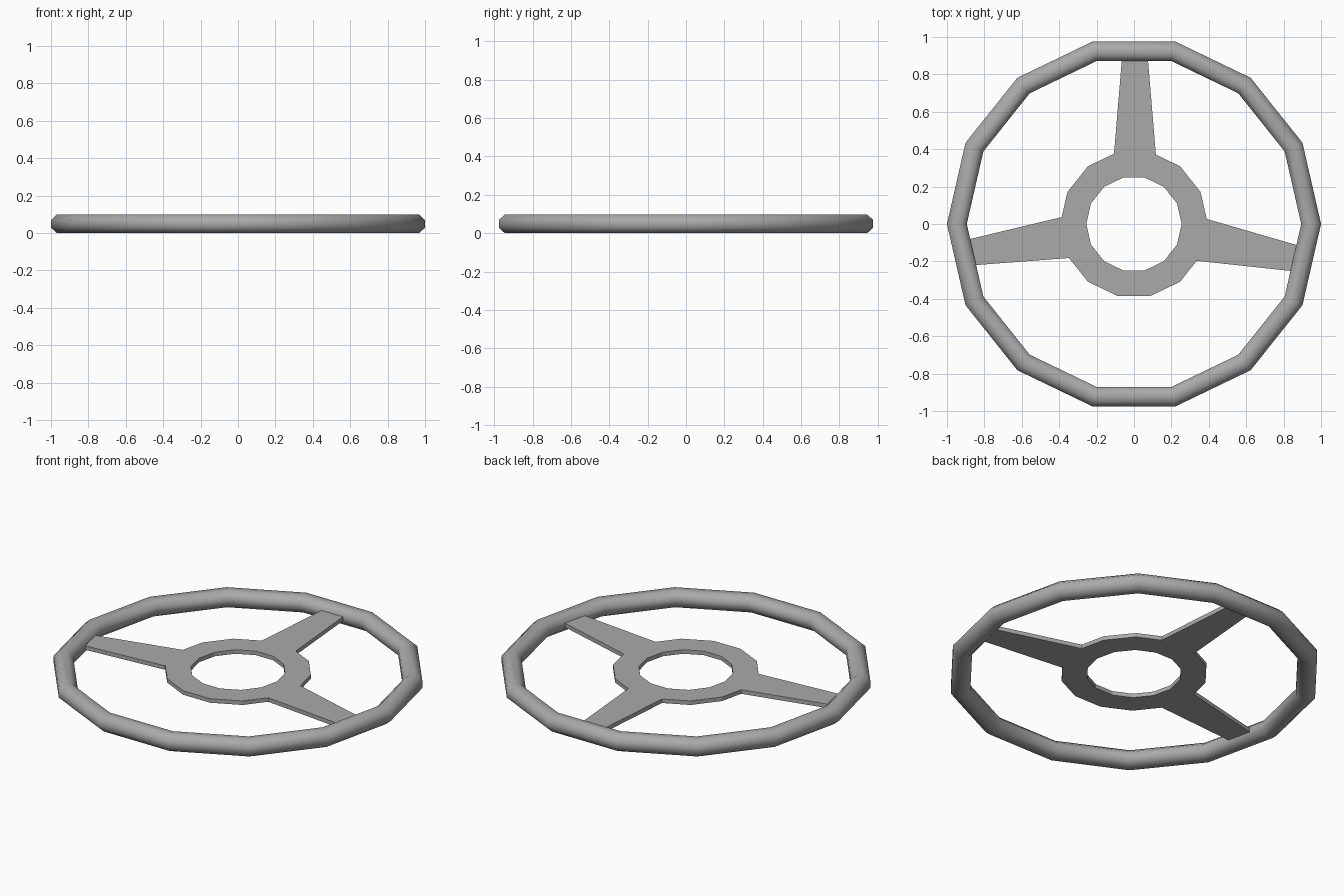
import bpy, bmesh
from math import cos, sin, pi

cube = bpy.data.objects.get("Cube")
if cube:
    bpy.data.objects.remove(cube)

SIDES = 14
MID_Z = 0.049
THICK = 0.024

grey = bpy.data.materials.new("mid_grey")
grey.use_nodes = True
colour = (0.4, 0.4, 0.4, 1)
grey.diffuse_color = colour
grey.node_tree.nodes["Principled BSDF"].inputs["Base Color"].default_value = colour


def add_object(name, bm, smooth=False):
    bmesh.ops.recalc_face_normals(bm, faces=bm.faces)
    for f in bm.faces:
        f.smooth = smooth
    mesh = bpy.data.meshes.new(name)
    bm.to_mesh(mesh)
    bm.free()
    mesh.materials.append(grey)
    obj = bpy.data.objects.new(name, mesh)
    bpy.context.collection.objects.link(obj)
    return obj


def ring(name, section, smooth=False):
    """Sweep a closed (radius, z) section around a polygon."""
    bm = bmesh.new()
    loops = []
    for i in range(SIDES):
        a = 2 * pi * i / SIDES
        loops.append([bm.verts.new((r * cos(a), r * sin(a), z)) for r, z in section])
    n = len(section)
    for i in range(SIDES):
        p, q = loops[i], loops[(i + 1) % SIDES]
        for j in range(n):
            k = (j + 1) % n
            bm.faces.new((p[j], q[j], q[k], p[k]))
    return add_object(name, bm, smooth)


def plate(name, outline, thick):
    """Extrude a flat outline about the middle height."""
    bm = bmesh.new()
    face = bm.faces.new([bm.verts.new((x, y, MID_Z - thick / 2)) for x, y in outline])
    top = bmesh.ops.extrude_face_region(bm, geom=[face])["geom"]
    verts = [v for v in top if isinstance(v, bmesh.types.BMVert)]
    bmesh.ops.translate(bm, verts=verts, vec=(0, 0, thick))
    return add_object(name, bm)


# Rim: octagonal tube with flat top, bottom and sides
k = 1 / cos(pi / 8)
angles = [pi / 8 + j * pi / 4 for j in range(8)]
ring("rim", [(0.947 + 0.053 * k * cos(a), MID_Z + 0.049 * k * sin(a)) for a in angles], True)

# Hub: flat ring plate
low, high = MID_Z - THICK / 2, MID_Z + THICK / 2
ring("hub", [(0.255, low), (0.395, low), (0.395, high), (0.255, high)])

# Spokes: tapered plates from the hub into the rim
plate("back_spoke", [(-0.107, 0.375), (0.117, 0.371), (0.073, 0.9), (-0.063, 0.9)], THICK)
plate("left_spoke", [(0.389, 0.027), (0.338, -0.197), (0.865, -0.254), (0.895, -0.12)], THICK)
plate("right_spoke", [(-0.386, 0.037), (-0.35, -0.182), (-0.875, -0.222), (-0.905, -0.087)], THICK)
